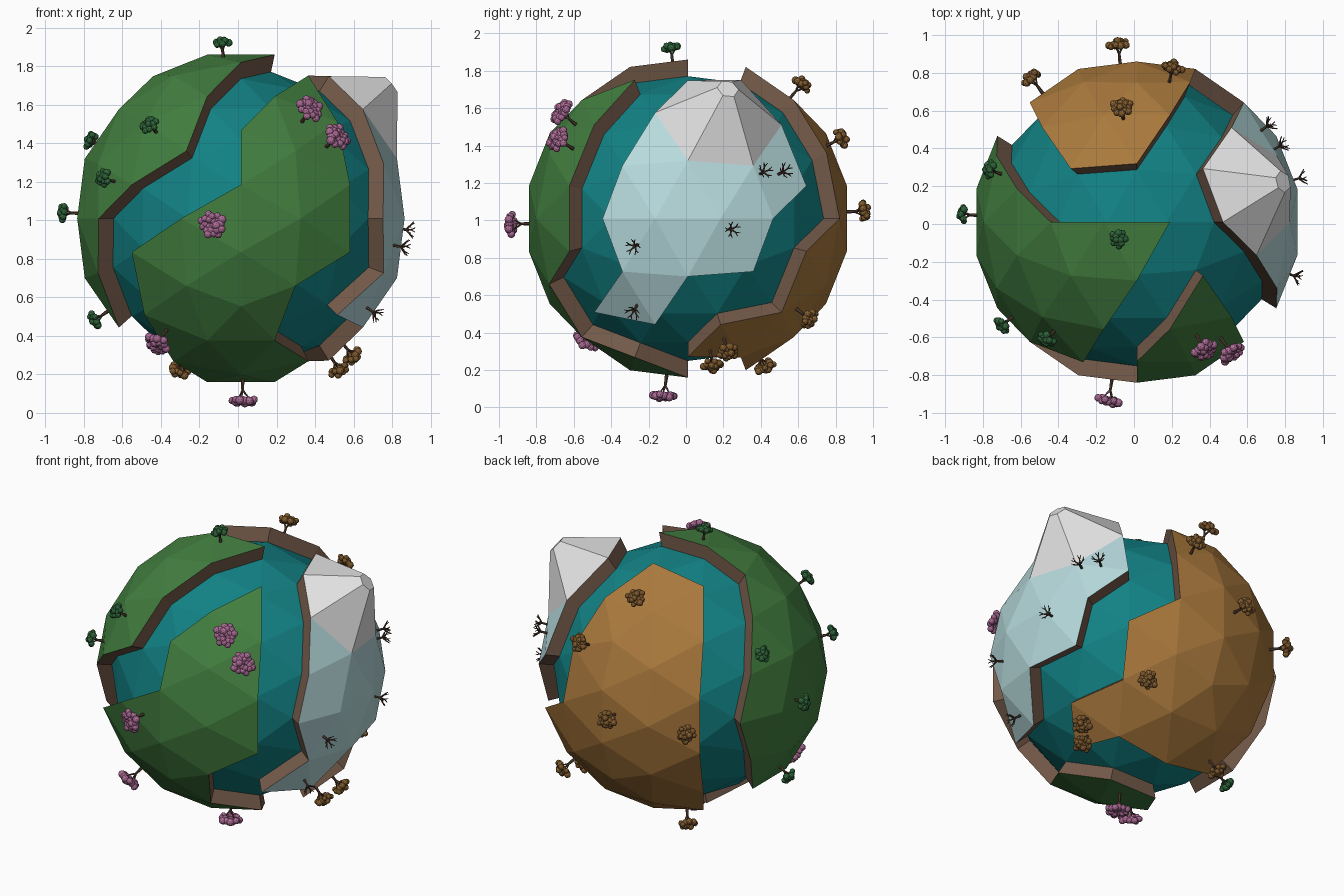
import bpy, bmesh, math, random
from itertools import combinations, product
from mathutils import Vector, Matrix, Quaternion

random.seed(4)
cube = bpy.data.objects.get("Cube")
if cube:
    bpy.data.objects.remove(cube)

CENTRE = Vector((0.015, 0.01, 1.01))
SEA, LAND, ROOT = 0.777, 0.868, 0.825


def material(name, r, g, b):
    m = bpy.data.materials.new(name)
    m.use_nodes = True
    m.diffuse_color = (r, g, b, 1)
    m.node_tree.nodes["Principled BSDF"].inputs["Base Color"].default_value = (r, g, b, 1)
    return m


ocean = material("ocean teal", 0.006, 0.22, 0.23)
grass = material("grass green", 0.055, 0.21, 0.05)
earth = material("cliff brown", 0.17, 0.10, 0.065)
ochre = material("autumn ground", 0.40, 0.19, 0.045)
frost = material("frost blue", 0.47, 0.70, 0.72)
snow = material("snow white", 0.76, 0.76, 0.76)
pink = material("blossom pink", 0.42, 0.15, 0.31)
pine = material("leaf green", 0.03, 0.14, 0.045)
amber = material("autumn leaf", 0.24, 0.115, 0.03)
bark = material("bark brown", 0.09, 0.05, 0.033)


def add_object(name, bm, mats):
    mesh = bpy.data.meshes.new(name)
    bm.to_mesh(mesh)
    bm.free()
    for m in mats:
        mesh.materials.append(m)
    ob = bpy.data.objects.new(name, mesh)
    bpy.context.collection.objects.link(ob)
    ob.location = CENTRE
    return ob


def geodesic(radius, n=3):
    """Icosahedron with every side split in n, pushed out to a sphere."""
    phi = (1 + math.sqrt(5)) / 2
    corners = []
    for s, t in product((-1, 1), repeat=2):
        corners += [Vector((s, 0, t * phi)), Vector((t * phi, s, 0)), Vector((0, t * phi, s))]
    bm = bmesh.new()
    known = {}

    def vert(p):
        p = p.normalized() * radius
        key = tuple(int(round(c * 1000)) for c in p)
        if key not in known:
            known[key] = bm.verts.new(p)
        return known[key]

    for a, b, c in combinations(corners, 3):
        if max((a - b).length, (b - c).length, (c - a).length) > 2.1:
            continue
        if (b - a).cross(c - a).dot(a) < 0:
            b, c = c, b

        def grid(i, j):
            return vert(a + (b - a) * i / n + (c - a) * j / n)
        for i in range(n):
            for j in range(n - i):
                bm.faces.new((grid(i, j), grid(i + 1, j), grid(i, j + 1)))
                if i + j < n - 1:
                    bm.faces.new((grid(i + 1, j), grid(i + 1, j + 1), grid(i, j + 1)))
    return bm


# Corner directions in one octant; a coast names a corner and its x, y, z signs
CORNER = {
    "P": (.526, 0, .851), "Q": (.851, .526, 0), "R": (0, .851, .526),
    "T": (.202, 0, .979), "Y": (0, .979, .202), "O": (.577, .577, .577),
    "A": (.404, .326, .855), "a": (.202, .653, .730),
    "B": (.730, .202, .653), "b": (.855, .404, .326),
    "C": (.653, .730, .202), "c": (.326, .855, .404),
    "U": (0, .357, .934), "V": (.934, 0, .357), "W": (.357, .934, 0),
}


def direction(token):
    return Vector([v if s == "+" else -v for v, s in zip(CORNER[token[0]], token[1:])])


def winding(p, ring):
    """Signed turns of the ring around the axis through p."""
    p = p.normalized()
    u = p.orthogonal().normalized()
    w = p.cross(u)
    ang = [math.atan2(q.dot(w), q.dot(u)) for q in ring]
    turn = sum((b - a + math.pi) % math.tau - math.pi for a, b in zip(ang, ang[1:] + ang[:1]))
    return round(turn / math.tau)


def continent(name, coast, ground, peak=None):
    ring = [direction(t) for t in coast.split()]
    side = winding(sum(ring, Vector()), ring)
    bm = geodesic(LAND)
    outside = [f for f in bm.faces if winding(f.calc_center_median(), ring) != side]
    bmesh.ops.delete(bm, geom=outside, context="FACES")
    # cliffs down to just under the sea
    rim = [e for e in bm.edges if e.is_boundary]
    made = bmesh.ops.extrude_edge_only(bm, edges=rim)["geom"]
    for g in made:
        if isinstance(g, bmesh.types.BMVert):
            g.co *= (SEA - 0.01) / LAND
        elif isinstance(g, bmesh.types.BMFace):
            g.material_index = 1
    bmesh.ops.recalc_face_normals(bm, faces=bm.faces[:])
    top = next(f for f in bm.faces if f.material_index == 0)
    if top.normal.dot(top.calc_center_median()) < 0:
        bmesh.ops.reverse_faces(bm, faces=bm.faces[:])
    # blunt mountain pulled up from one corner
    if peak:
        d = direction(peak).normalized()
        tip = max(bm.verts, key=lambda v: v.co.dot(d))
        cap = bmesh.ops.bevel(bm, geom=[tip], offset=0.06, segments=1, affect="VERTICES")
        for v in cap["verts"]:
            v.co += d * 0.205
        for f in bm.faces:
            if f.material_index == 0 and f.calc_center_median().normalized().dot(d) > 0.955:
                f.material_index = 2
    return add_object(name, bm, [ground, earth, snow])


add_object("ocean", geodesic(SEA), [ocean])
continent("blossom_land", "A+-+ O+-+ C+-+ C+-- c+-- a+-- A+-- T++- T-+- A--- O--- C--- "
          "W--+ Y+-+ R+-+ a+-+", grass)
continent("green_land", "T+++ U+-+ a--+ c--+ C--+ Q--+ b--- B--- B-+- b-+- Q-++ b-++ "
          "B-++ P-++ T-++", grass)
continent("autumn_land", "U+++ a+++ c+++ W+++ C++- O++- B++- P++- A++- U++- A-+- O-+- "
          "C-+- C-++ O-++ A-++", ochre)
continent("winter_land", "B+-+ b+-+ Q+-+ b+-- O+-- B+-- V++- b++- Q+++ C+++ O+++ A+++ "
          "P+++", frost, peak="B+++")


# Trees, modelled upright and then planted along the ground's outward direction
def limb(bm, a, b, r1, r2):
    a, b = Vector(a), Vector(b)
    d = b - a
    m = Matrix.Translation((a + b) / 2) @ d.to_track_quat("Z", "Y").to_matrix().to_4x4()
    bmesh.ops.create_cone(bm, cap_ends=True, segments=6, radius1=r1, radius2=r2,
                          depth=d.length, matrix=m)


def leafy_tree(height, spread, blob, count):
    bm = bmesh.new()
    limb(bm, (0, 0, 0), (0, 0, height * 0.7), 0.011, 0.007)
    for k in range(3):
        t = k * math.tau / 3
        limb(bm, (0, 0, height * 0.6), (spread * 0.6 * math.cos(t), spread * 0.6 * math.sin(t),
             height), 0.006, 0.003)
    wood = len(bm.faces)
    for k in range(count):
        t = k * 2.4
        r = spread * math.sqrt((k + 0.5) / count)
        z = height + 0.018 * (1 - r / spread) + random.uniform(-0.012, 0.012)
        bmesh.ops.create_icosphere(bm, subdivisions=2, radius=blob * random.uniform(0.85, 1.15),
                                   matrix=Matrix.Translation((r * math.cos(t), r * math.sin(t), z)))
    for i, f in enumerate(bm.faces):
        f.material_index = int(i >= wood)
    return bm


def bare_tree():
    bm = bmesh.new()
    limb(bm, (0, 0, 0), (0, 0, 0.08), 0.009, 0.006)
    for k in range(5):
        t = k * math.tau / 5
        out = Vector((math.cos(t), math.sin(t), 0))
        elbow = out * 0.025 + Vector((0, 0, 0.085))
        limb(bm, (0, 0, 0.065), elbow, 0.006, 0.004)
        for turn in (-0.6, 0.6):
            twig = Quaternion((0, 0, 1), turn) @ out
            limb(bm, elbow, elbow + twig * 0.02 + Vector((0, 0, 0.018)), 0.004, 0.002)
    return bm


def plant(name, bm, mats, spots):
    first = add_object(name, bm, mats)
    for i, spot in enumerate(spots):
        ob = first if i == 0 else bpy.data.objects.new(name, first.data)
        if i:
            bpy.context.collection.objects.link(ob)
        d = Vector(spot).normalized()
        spin = Quaternion((0, 0, 1), random.uniform(0, math.tau))
        ob.rotation_mode = "QUATERNION"
        ob.rotation_quaternion = d.to_track_quat("Z", "Y") @ spin
        ob.location = CENTRE + d * ROOT


plant("blossom_tree", leafy_tree(0.125, 0.062, 0.021, 22), [bark, pink], [
    (.36, -.68, .57), (.5, -.69, .42), (-.15, -.95, -.03), (-.44, -.55, -.66), (.01, -.13, -.96)])
plant("green_tree", leafy_tree(0.097, 0.042, 0.019, 13), [bark, pine], [
    (-.1, -.09, .92), (-.48, -.63, .49), (-.79, .28, .41), (-.72, -.55, .21),
    (-.94, .04, .03), (-.76, -.03, -.53)])
plant("autumn_tree", leafy_tree(0.12, 0.05, 0.019, 18), [bark, amber], [
    (-.08, .61, .72), (.19, .82, .43), (-.1, .95, .04), (-.57, .78, 0), (.43, .65, -.54),
    (.5, .13, -.77), (.57, .21, -.7), (-.32, .41, -.79)])
plant("bare_tree", bare_tree(), [bark], [
    (.72, .53, .26), (.79, .42, .26), (.89, .24, -.06), (.85, -.29, -.15), (.72, -.3, -.51)])
